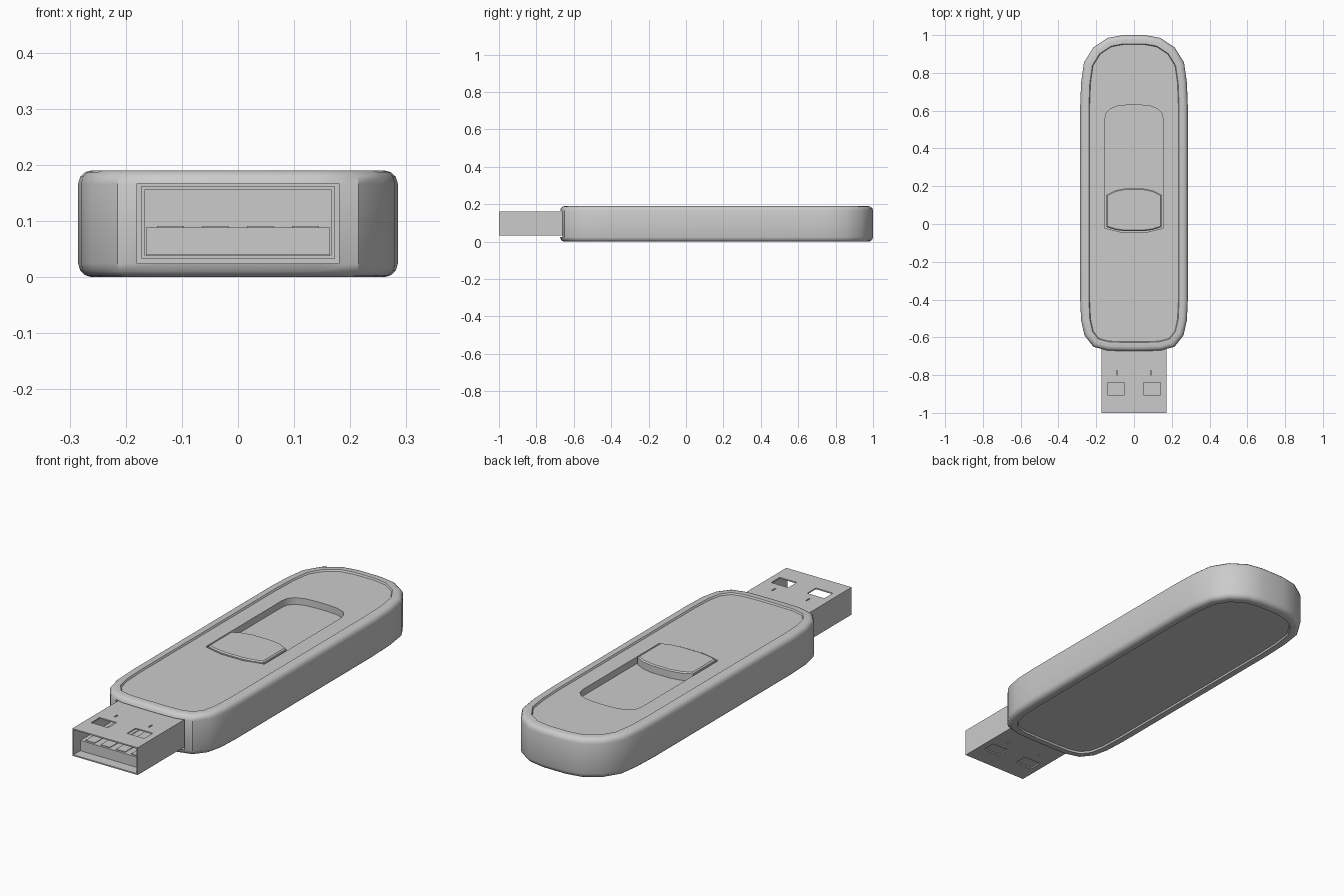
import bpy, bmesh
from mathutils import Vector

if "Cube" in bpy.data.objects:
    bpy.data.objects.remove(bpy.data.objects["Cube"])


def finish(name, bm, smooth=None):
    bmesh.ops.recalc_face_normals(bm, faces=bm.faces)
    me = bpy.data.meshes.new(name)
    bm.to_mesh(me)
    bm.free()
    ob = bpy.data.objects.new(name, me)
    bpy.context.collection.objects.link(ob)
    if smooth:
        shade(ob, smooth)
    return ob


def shade(ob, angle):
    bpy.ops.object.select_all(action='DESELECT')
    ob.select_set(True)
    bpy.context.view_layer.objects.active = ob
    bpy.ops.object.shade_smooth_by_angle(angle=angle)


def mirrored(half):
    """Closed counter-clockwise outline from its right half, listed front to back."""
    return [Vector(p) for p in half] + [Vector((-x, y)) for x, y in reversed(half)]


def inset(pts, d):
    """Move every outline edge inwards by d, with mitred corners."""
    out = []
    for i, p in enumerate(pts):
        a = (p - pts[i - 1]).normalized()
        b = (pts[(i + 1) % len(pts)] - p).normalized()
        na, nb = Vector((-a.y, a.x)), Vector((-b.y, b.x))
        m = (na + nb).normalized()
        out.append(p + m * d / m.dot(na))
    return out


def loft(name, pts, rings, smooth=None):
    """Stack inset copies of an outline, each ring given as (inset, z)."""
    bm = bmesh.new()
    loops = [[bm.verts.new((p.x, p.y, z)) for p in inset(pts, d)] for d, z in rings]
    n = len(pts)
    for lo, hi in zip(loops, loops[1:]):
        for i in range(n):
            j = (i + 1) % n
            bm.faces.new((lo[i], lo[j], hi[j], hi[i]))
    bm.faces.new(loops[0][::-1])
    bm.faces.new(loops[-1])
    return finish(name, bm, smooth)


def boxes(name, spans):
    """One mesh of boxes, each given as (x0, x1, y0, y1, z0, z1)."""
    bm = bmesh.new()
    for x0, x1, y0, y1, z0, z1 in spans:
        vs = bmesh.ops.create_cube(bm, size=1)['verts']
        for v in vs:
            v.co = ((x0 + x1) / 2 + v.co.x * (x1 - x0),
                    (y0 + y1) / 2 + v.co.y * (y1 - y0),
                    (z0 + z1) / 2 + v.co.z * (z1 - z0))
    return finish(name, bm)


def cut(ob, cutter):
    cutter.hide_render = True
    mod = ob.modifiers.new("cut", 'BOOLEAN')
    mod.operation = 'DIFFERENCE'
    mod.solver = 'EXACT'
    mod.object = cutter
    bpy.context.view_layer.objects.active = ob
    bpy.ops.object.modifier_apply(modifier=mod.name)
    bpy.data.objects.remove(cutter)


# Casing: rounded rim with a slightly sunken panel above and below
outline = mirrored([(0.05, -0.673), (0.14, -0.67), (0.215, -0.65), (0.262, -0.59),
                    (0.28, -0.51), (0.285, -0.4), (0.285, 0.62), (0.28, 0.75),
                    (0.265, 0.855), (0.215, 0.935), (0.14, 0.985), (0.06, 1.0)])
rings = [(0.050, 0.008), (0.046, 0.0), (0.024, 0.0), (0.013, 0.003), (0.004, 0.011), (0, 0.024)]
rings += [(d, 0.19 - z) for d, z in reversed(rings)]
casing = loft("casing", outline, rings)

# Slider channel and connector opening
channel = mirrored([(0.06, -0.045), (0.155, -0.022), (0.155, 0.55), (0.148, 0.585),
                    (0.125, 0.61), (0.085, 0.625), (0.03, 0.63)])
cut(casing, loft("channel_cutter", channel, [(0, 0.15), (0, 0.25)]))
cut(casing, boxes("opening_cutter", [(-0.18, 0.18, -0.8, -0.61, 0.024, 0.167)]))
shade(casing, 0.6)

# Thumb slider with a small chamfer
thumb = mirrored([(0.05, -0.038), (0.1, -0.031), (0.146, -0.016), (0.146, 0.155),
                  (0.1, 0.178), (0.05, 0.188)])
loft("thumb_slider", thumb, [(0, 0.145), (0, 0.184), (0.006, 0.189)])

# Hollow metal connector with paired windows and small slots
shell = boxes("connector_shell", [(-0.172, 0.172, -1.0, -0.605, 0.032, 0.162)])
cut(shell, boxes("hollow_cutter", [(-0.166, 0.166, -1.1, -0.615, 0.038, 0.156)]))
for s in (-1, 1):
    cut(shell, boxes("window_cutter", [(s * 0.095 - 0.045, s * 0.095 + 0.045, -0.905, -0.84, 0, 0.2)]))
    cut(shell, boxes("slot_cutter", [(s * 0.09 - 0.003, s * 0.09 + 0.003, -0.80, -0.775, 0, 0.2)]))

# Contact tongue and its four contacts
boxes("tongue", [(-0.164, 0.164, -0.95, -0.617, 0.039, 0.088)])
boxes("contacts", [(x - 0.024, x + 0.024, -0.94, -0.65, 0.087, 0.091)
                   for x in (-0.12, -0.04, 0.04, 0.12)])
